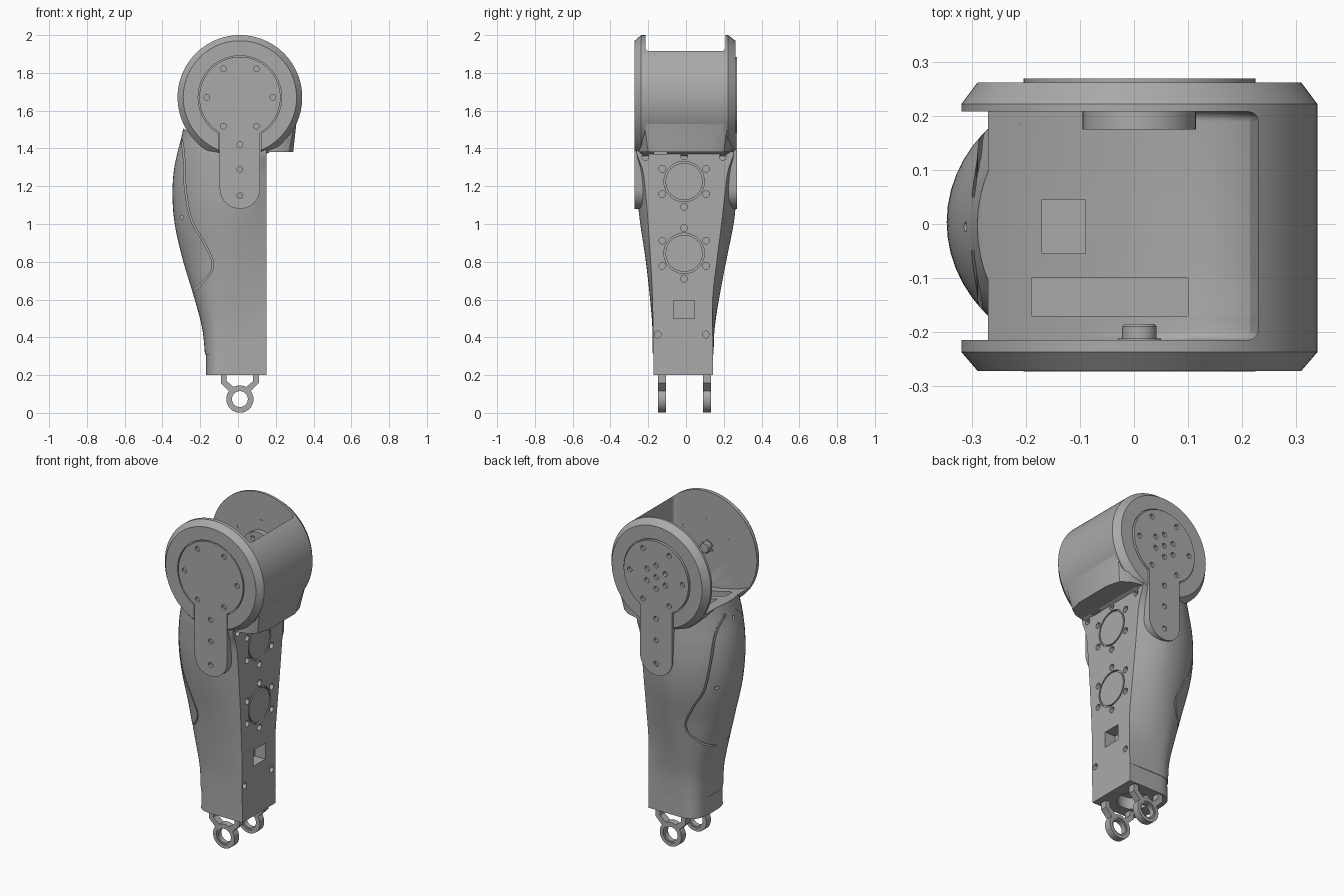
import bpy, bmesh
from math import sin, cos, pi, radians
from mathutils import Vector

if "Cube" in bpy.data.objects:
    bpy.data.objects.remove(bpy.data.objects["Cube"])

grey = bpy.data.materials.new("plain_grey")
grey.use_nodes = True
grey.diffuse_color = (0.4, 0.4, 0.4, 1)
grey.node_tree.nodes["Principled BSDF"].inputs["Base Color"].default_value = (0.4, 0.4, 0.4, 1)


# ---- helpers ----
def finish(name, bm):
    bmesh.ops.recalc_face_normals(bm, faces=bm.faces[:])
    me = bpy.data.meshes.new(name)
    bm.to_mesh(me)
    bm.free()
    me.materials.append(grey)
    ob = bpy.data.objects.new(name, me)
    bpy.context.collection.objects.link(ob)
    return ob


def loft(name, rings, closed=False, fillet=0):
    """Skin rings of points; closed joins the last ring to the first."""
    bm = bmesh.new()
    vs = [[bm.verts.new(p) for p in r] for r in rings]
    n = len(vs[0])
    pairs = list(zip(vs, vs[1:])) + ([(vs[-1], vs[0])] if closed else [])
    for a, b in pairs:
        for i in range(n):
            j = (i + 1) % n
            bm.faces.new((a[i], a[j], b[j], b[i]))
    if not closed:
        caps = [bm.faces.new(vs[0]), bm.faces.new(vs[-1])]
        if fillet:
            edges = [e for f in caps for e in f.edges]
            bmesh.ops.bevel(bm, geom=edges, offset=fillet, segments=4,
                            profile=0.5, affect='EDGES')
    return finish(name, bm)


def place(pts, axis, w):
    if axis == 'x':
        return [(w, u, v) for u, v in pts]
    if axis == 'y':
        return [(u, w, v) for u, v in pts]
    return [(u, v, w) for u, v in pts]


def prism(name, pts, axis, a, b, fillet=0):
    return loft(name, [place(pts, axis, a), place(pts, axis, b)], fillet=fillet)


def circle(u, v, r, n=48):
    return [(u + r * cos(2 * pi * i / n), v + r * sin(2 * pi * i / n)) for i in range(n)]


def rod(name, c, r, axis, a, b, n=48):
    return prism(name, circle(*c, r, n), axis, a, b)


def tube(name, c, r_out, r_in, axis, a, b):
    spec = ((r_out, a), (r_out, b), (r_in, b), (r_in, a))
    return loft(name, [place(circle(*c, r), axis, w) for r, w in spec], closed=True)


def rect(u0, u1, v0, v1):
    return [(u0, v0), (u1, v0), (u1, v1), (u0, v1)]


def polar(c, r, start=0):
    return [(c[0] + r * cos(radians(start + 60 * k)), c[1] + r * sin(radians(start + 60 * k)))
            for k in range(6)]


def catmull(rows, steps):
    rows = [Vector(r) for r in rows]
    out = []
    for i in range(len(rows) - 1):
        p0, p1, p2, p3 = (rows[max(0, min(len(rows) - 1, i + k))] for k in (-1, 0, 1, 2))
        for s in range(steps):
            t = s / steps
            out.append(p1 + (p2 - p0) * (t / 2) + (2 * p0 - 5 * p1 + 4 * p2 - p3) * (t * t / 2)
                       + (3 * p1 - p0 - 3 * p2 + p3) * (t ** 3 / 2))
    return out + [rows[-1]]


def cut(ob, cutters):
    """Subtract a group of separate cutters, then delete them."""
    bm = bmesh.new()
    for c in cutters:
        bm.from_mesh(c.data)
        bpy.data.objects.remove(c)
    tool = finish("cutter", bm)
    tool.hide_render = True
    mod = ob.modifiers.new("cut", 'BOOLEAN')
    mod.operation, mod.solver, mod.object = 'DIFFERENCE', 'EXACT', tool
    bpy.context.view_layer.objects.active = ob
    bpy.ops.object.modifier_apply(modifier=mod.name)
    bpy.data.objects.remove(tool)


HUB = (0.01, 1.67)
FLAT = 0.15


# ---- limb shell: D-shaped sections with a flat on +x ----
def section(z, left, front, back, edge_f, edge_b):
    n = 2 + 1.2 * max(0, (0.8 - z) / 0.6)
    mid_x, mid_y = -0.04, (front + back) / 2

    def half(edge, side):
        pts = [(FLAT + (mid_x - FLAT) * i / 10, edge + (side - edge) * sin(i / 10 * pi / 2), z)
               for i in range(10)]
        for i in range(15):
            a = i / 14 * pi / 2
            pts.append((mid_x + (left - mid_x) * sin(a) ** (2 / n),
                        mid_y + (side - mid_y) * max(0, cos(a)) ** (2 / n), z))
        return pts
    return half(edge_f, front) + half(edge_b, back)[-2::-1]


rows = [(0.31, -0.175, -0.176, 0.146, -0.175, 0.144),
        (0.45, -0.19, -0.178, 0.152, -0.175, 0.141),
        (0.62, -0.235, -0.192, 0.178, -0.178, 0.142),
        (0.82, -0.295, -0.215, 0.216, -0.188, 0.165),
        (1.0, -0.335, -0.242, 0.252, -0.2, 0.188),
        (1.15, -0.347, -0.258, 0.266, -0.212, 0.205),
        (1.28, -0.34, -0.262, 0.262, -0.228, 0.222),
        (1.38, -0.32, -0.264, 0.255, -0.262, 0.254),
        (1.48, -0.295, -0.255, 0.248, -0.255, 0.245),
        (1.62, -0.27, -0.245, 0.235, -0.245, 0.235)]
body = loft("limb_shell", [section(*r) for r in catmull(rows, 5)])

foot_size = (-0.17, -0.173, 0.143, -0.173, 0.143)
foot = loft("ankle_block", [section(z, *foot_size) for z in (0.2, 0.318)])
cut(foot, [rod("recess", (-0.01, -0.015), 0.09, 'z', 0.1, 0.27)])

# ---- drum head and the skirt below its closed side ----
head = loft("drum_head", [place(circle(*HUB, r, 96), 'y', y) for r, y in
                          ((0.30, -0.272), (0.33, -0.237), (0.33, 0.222), (0.30, 0.262))])


def skirt_ring(z, half):
    return [(x, -y, z) for x, y in half] + [(x, y, z) for x, y in reversed(half)]


skirt = loft("drum_skirt", [
    skirt_ring(1.38, [(0.1, 0.25), (0.16, 0.25), (0.22, 0.235), (0.27, 0.2), (0.292, 0.12)]),
    skirt_ring(1.54, [(0.1, 0.235), (0.2, 0.235), (0.26, 0.23), (0.3, 0.222), (0.31, 0.21)])])

# ---- open bay between the cheeks, with pocket and slot in its floor ----
bay = [(-0.6, 1.64), (-0.28, 1.5), (-0.2, 1.47), (-0.1, 1.445), (0, 1.43), (0.1, 1.43),
       (0.17, 1.45), (0.215, 1.49), (0.23, 1.55), (0.23, 2.3), (-0.6, 2.3)]
for part in (body, head, skirt):
    cut(part, [prism("bay", bay, 'y', -0.215, 0.208, fillet=0.018)])
for part in (body, head):
    cut(part, [prism("pocket", rect(-0.17, -0.09, -0.055, 0.045), 'z', 1.37, 1.6),
               prism("slot", rect(-0.19, 0.228, -0.17, -0.1), 'z', 1.37, 1.6)])

# ---- seam of the calf cover ----
path = catmull([(-0.31, 1.49), (-0.288, 1.38), (-0.28, 1.2), (-0.25, 1.03), (-0.19, 0.92),
                (-0.14, 0.82), (-0.135, 0.77), (-0.16, 0.72), (-0.27, 0.61)], 5)
offset = []
for i, p in enumerate(path):
    d = (path[min(i + 1, len(path) - 1)] - path[max(i - 1, 0)]).normalized()
    offset.append(Vector((-d.y, d.x)) * 0.004)
ribbon = [tuple(p + o) for p, o in zip(path, offset)]
ribbon += [tuple(p - o) for p, o in reversed(list(zip(path, offset)))]
cut(body, [prism("seam", ribbon, 'y', s * 0.05, s * 0.4) for s in (-1, 1)])
cut(body, [rod("cover_hole", (-0.297, 1.035), 0.009, 'y', s * 0.03, s * 0.4, 16) for s in (-1, 1)]
    + [rod("cover_hole", (-0.005, 1.41), 0.009, 'x', -0.4, -0.27, 16)])

# ---- details in the flat face ----
screws = [(-0.215, 1.355), (0.195, 1.355), (-0.15, 0.415), (0.105, 0.415)]
tools = []
for z in (1.225, 0.845):
    tools.append(tube("groove", (-0.01, z), 0.107, 0.098, 'x', 0.138, 0.2))
    screws += polar((-0.01, z), 0.134, 30)
tools += [rod("screw", c, 0.018, 'x', 0.125, 0.2, 20) for c in screws]
tools.append(prism("window", rect(-0.065, 0.045, 0.5, 0.595), 'x', 0.08, 0.2))
cut(body, tools)


# ---- keyhole-shaped side plates set into the cheeks ----
def keyhole(grow):
    r, w = 0.215 + grow, 0.107 + grow
    pts = [(HUB[0] + r * cos(radians(a)), HUB[1] + r * sin(radians(a))) for a in range(-60, 241, 6)]
    return pts + [(HUB[0] + w * cos(radians(a)), 1.187 + w * sin(radians(a)))
                  for a in range(180, 361, 12)]


plates = []
for name, face, inner, floor in (("front_plate", -0.273, -0.216, -0.259),
                                 ("back_plate", 0.27, 0.21, 0.253)):
    s = 1 if face > 0 else -1
    cut(head, [prism("recess", keyhole(0.006), 'y', floor, s * 0.4)])
    plate = prism(name, keyhole(0), 'y', inner, face)
    holes = polar(HUB, 0.175) + [(HUB[0], z) for z in (1.42, 1.29, 1.15)]
    if s > 0:
        holes += polar(HUB, 0.07, 30) + [HUB]
    cut(plate, [rod("hole", c, 0.015, 'y', face - s * 0.03, s * 0.4, 20) for c in holes])
    plates.append(plate)

# small holes on the inside of both cheeks
cut(head, [rod("hole", c, 0.011, 'y', s * 0.19, s * 0.235, 16)
           for s in (-1, 1) for c in polar(HUB, 0.175, 30)])

# ---- pivot parts inside the bay ----
boss = rod("pivot_boss", HUB, 0.105, 'y', 0.175, 0.215)
cut(boss, [rod("hole", c, 0.013, 'y', 0.1, 0.2, 16) for c in polar(HUB, 0.07)])
knob = loft("pivot_knob", [place(circle(*HUB, r), 'y', y) for r, y in
                           ((0.04, -0.22), (0.04, -0.212), (0.032, -0.212),
                            (0.032, -0.19), (0.027, -0.185))])
parts = [body, foot, head, skirt, boss, knob] + plates

# ---- forked lugs with eyes below the ankle ----
EYE = (0.01, 0.073)
leg = [(0.03, 0.135), (0.055, 0.112), (0.1, 0.158), (0.1, 0.21), (0.07, 0.21), (0.07, 0.168)]
for name, a, b in (("front", -0.148, -0.106), ("back", 0.09, 0.132)):
    parts.append(tube(name + "_lug_eye", EYE, 0.072, 0.051, 'y', a, b))
    parts.append(tube(name + "_lug_bush", EYE, 0.052, 0.042, 'y', a + 0.006, b - 0.006))
    for side, s in (("left", 1), ("right", -1)):
        pts = [(EYE[0] + s * u, v) for u, v in leg]
        parts.append(prism(name + "_lug_leg_" + side, pts, 'y', a, b))

# ---- smooth shading with sharp creases ----
bpy.ops.object.select_all(action='DESELECT')
for ob in parts:
    ob.select_set(True)
bpy.context.view_layer.objects.active = body
bpy.ops.object.shade_smooth_by_angle(angle=radians(32))
